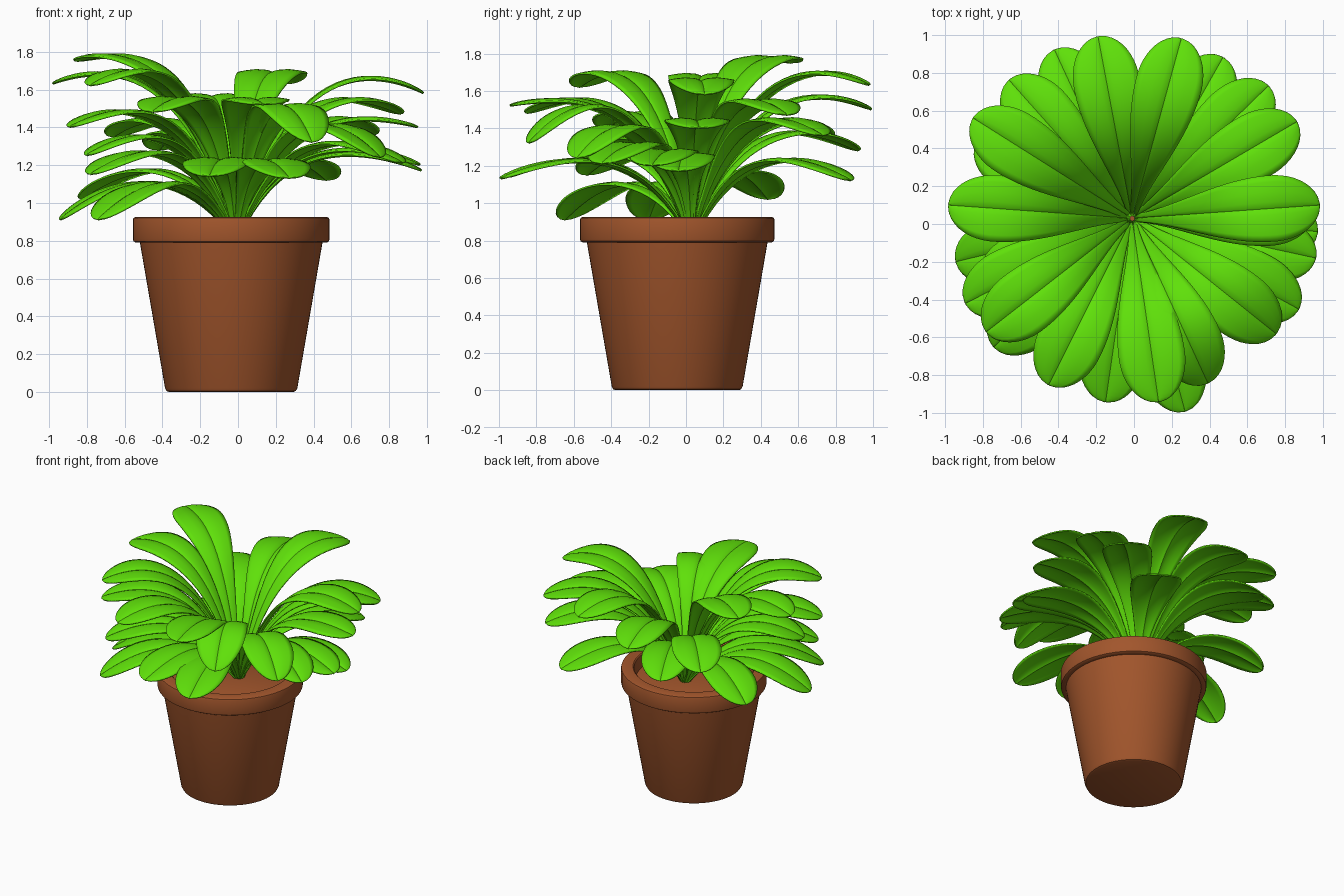
import bpy, math
from mathutils import Vector

if "Cube" in bpy.data.objects:
    bpy.data.objects.remove(bpy.data.objects["Cube"])


def material(name, rgb):
    m = bpy.data.materials.new(name)
    m.diffuse_color = (*rgb, 1)
    m.use_nodes = True
    m.node_tree.nodes["Principled BSDF"].inputs["Base Color"].default_value = m.diffuse_color
    return m


terracotta = material("terracotta", (0.36, 0.092, 0.025))
leaf_green = material("leaf green", (0.115, 0.75, 0.003))


def make(name, verts, faces, mat, angle):
    me = bpy.data.meshes.new(name)
    me.from_pydata(verts, [], faces)
    me.materials.append(mat)
    ob = bpy.data.objects.new(name, me)
    bpy.context.collection.objects.link(ob)
    bpy.ops.object.select_all(action='DESELECT')
    ob.select_set(True)
    bpy.context.view_layer.objects.active = ob
    bpy.ops.object.shade_smooth_by_angle(angle=math.radians(angle))
    return ob


def lathe(name, profile, centre, mat, n=64):
    verts, faces = [], []
    for r, z in profile:
        for i in range(n):
            a = 2 * math.pi * i / n
            verts.append((centre[0] + r * math.cos(a), centre[1] + r * math.sin(a), z))
    for k in range(len(profile) - 1):
        for i in range(n):
            j = (i + 1) % n
            faces.append((k * n + i, k * n + j, (k + 1) * n + j, (k + 1) * n + i))
    faces.append(tuple(reversed(range(n))))
    faces.append(tuple((len(profile) - 1) * n + i for i in range(n)))
    return make(name, verts, faces, mat, 35)


# Pot with collar rim, inner wall and soil level
pot_centre = (-0.036, -0.047)
lathe("pot", [(0.33, 0), (0.342, 0.005), (0.35, 0.02), (0.483, 0.79), (0.505, 0.79),
              (0.517, 0.797), (0.52, 0.81), (0.52, 0.912), (0.517, 0.92), (0.508, 0.925),
              (0.435, 0.925), (0.427, 0.918), (0.415, 0.83)], pot_centre, terracotta)
lathe("soil", [(0.40, 0.78), (0.42, 0.825), (0.40, 0.835)], pot_centre, terracotta, 48)

CROWN = Vector((-0.01, 0.03, 0))
ACROSS = [-1, -0.8, -0.5, -0.2, -0.06, 0, 0.06, 0.2, 0.5, 0.8, 1]


def half_width(s):
    # narrow stalk widening to a round-ended blade
    if s > 0.75:
        return 0.175 * math.sqrt(max(0, 1 - ((s - 0.75) / 0.25) ** 2))
    return 0.018 + 0.157 * math.sin(math.pi / 2 * s / 0.75) ** 1.6


def leaf(name, tip_x, tip_y, tip_z, arch=None, steps=26):
    out = Vector((tip_x, tip_y, 0)) - CROWN
    reach = out.length
    out.normalize()
    side = Vector((-out.y, out.x, 0))
    rise = tip_z - 0.82
    # arching midrib as a cubic curve in (radius, height)
    if arch is None:
        arch = 0.18 + 0.22 * math.exp(-rise / 0.2)
    p = [Vector((0.008, 0.8)), Vector((0.22 * reach, 1.04 + 0.64 * rise)),
         Vector((0.55 * reach, tip_z + arch)), Vector((reach, tip_z))]
    verts, faces = [], []
    m = len(ACROSS)
    for i in range(steps + 1):
        t = 1 - (1 - i / steps) ** 1.6
        u = 1 - t
        c = p[0] * u**3 + p[1] * 3 * u * u * t + p[2] * 3 * u * t * t + p[3] * t**3
        d = (p[1] - p[0]) * u * u + (p[2] - p[1]) * 2 * u * t + (p[3] - p[2]) * t * t
        d.normalize()
        normal = Vector((0, 0, 1)) * d.x - out * d.y
        w = max(half_width(c.x / reach), 0.004)
        for v in ACROSS:
            a = abs(v)
            # grooved midrib with gently puffed, nearly flat halves
            lift = w * (0.09 * math.sin(math.pi * min(1, a ** 0.75)) + 0.03 * a)
            verts.append(CROWN + out * c.x + Vector((0, 0, c.y)) + side * v * w + normal * lift)
    for i in range(steps):
        for k in range(m - 1):
            a = i * m + k
            faces.append((a, a + m, a + m + 1, a + 1))
    ob = make(name, verts, faces, leaf_green, 60)
    thick = ob.modifiers.new("thickness", 'SOLIDIFY')
    thick.thickness = 0.01
    thick.offset = 0


# Leaves by tip position (and arch height where unusual), upper tier to lower tier
tips = [
    (-0.85, 0.56, 1.75, 0.09), (-0.98, 0.10, 1.63, 0.15), (0.98, 0.10, 1.58, 0.21),
    (0.25, 0.98, 1.63, 0.18), (-0.78, -0.57, 1.62, 0.21), (-0.19, 0.99, 1.50, 0.17),
    (-0.45, -0.85, 1.48, 0.18), (0.13, -0.94, 1.52, 0.07), (0.86, 0.54, 1.47),
    (0.95, 0.07, 1.40, 0.10), (-0.89, -0.42, 1.40), (0.39, -0.84, 1.32, 0.44),
    (0.75, -0.58, 1.24, 0.36), (0.71, 0.73, 1.36), (-0.66, 0.76, 1.35), (-0.42, 0.92, 1.28),
    (-0.80, -0.32, 1.25), (0.87, -0.45, 1.21), (0.96, -0.18, 1.20, 0.15),
    (0.97, -0.04, 1.17, 0.16), (0.27, -0.99, 1.13, 0.17), (-0.15, -0.94, 1.14, 0.16),
    (-0.78, -0.53, 1.15, 0.22), (0.47, 0.88, 1.12, 0.20), (-0.83, 0.44, 1.02),
    (-0.94, -0.20, 0.91), (-0.74, -0.65, 0.91),
]
for i, tip in enumerate(tips):
    leaf(f"leaf_{i + 1:02d}", *tip)
